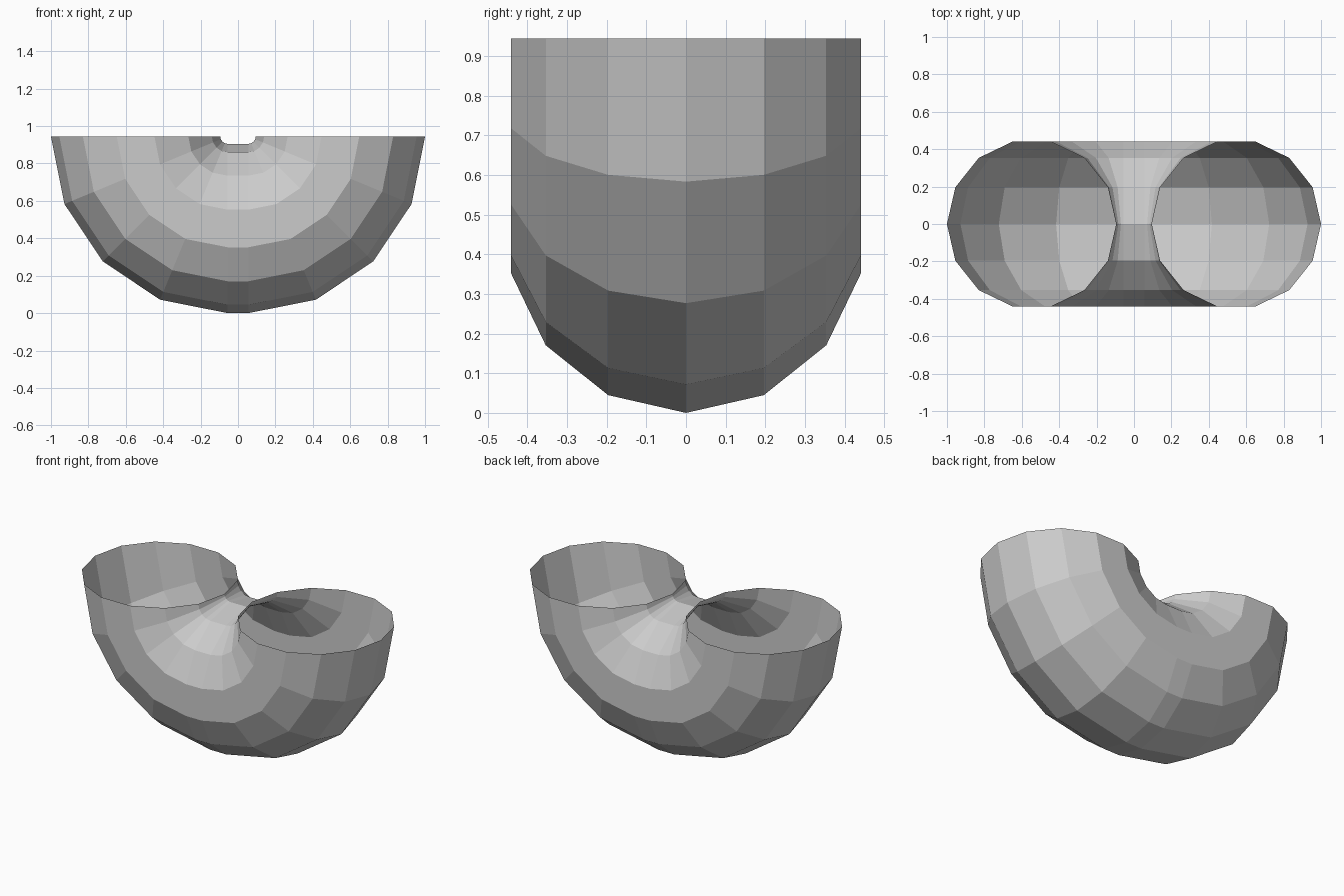
import bpy, bmesh
from math import sin, cos, pi

if "Cube" in bpy.data.objects:
    bpy.data.objects.remove(bpy.data.objects["Cube"])

SIDES, STEPS = 14, 4
TUBE_R, BEND_R, HALF_GAP, TOP = 0.4525, 0.4925, 0.055, 0.945

# Stations along the path: quarter bend, short straight, quarter bend
stations = [(HALF_GAP, i * pi / 2 / STEPS) for i in range(STEPS + 1)]
stations += [(-HALF_GAP, pi / 2 + i * pi / 2 / STEPS) for i in range(STEPS + 1)]

# Sweep the 14-sided ring, leaving both ends open
bm = bmesh.new()
rings = []
for cx, a in stations:
    ring = []
    for k in range(SIDES):
        t = 2 * pi * k / SIDES
        r = BEND_R + TUBE_R * cos(t)
        ring.append(bm.verts.new((cx + r * cos(a), TUBE_R * sin(t), TOP - r * sin(a))))
    rings.append(ring)
for p, q in zip(rings, rings[1:]):
    for k in range(SIDES):
        n = (k + 1) % SIDES
        bm.faces.new((p[k], p[n], q[n], q[k]))

# Outward normals, based on the underside facing down
bm.normal_update()
low = min(bm.faces, key=lambda f: f.calc_center_median().z)
if low.normal.z > 0:
    bmesh.ops.reverse_faces(bm, faces=bm.faces[:])

mesh = bpy.data.meshes.new("pipe_u_bend")
bm.to_mesh(mesh)
bm.free()
pipe = bpy.data.objects.new("pipe_u_bend", mesh)
bpy.context.collection.objects.link(pipe)
